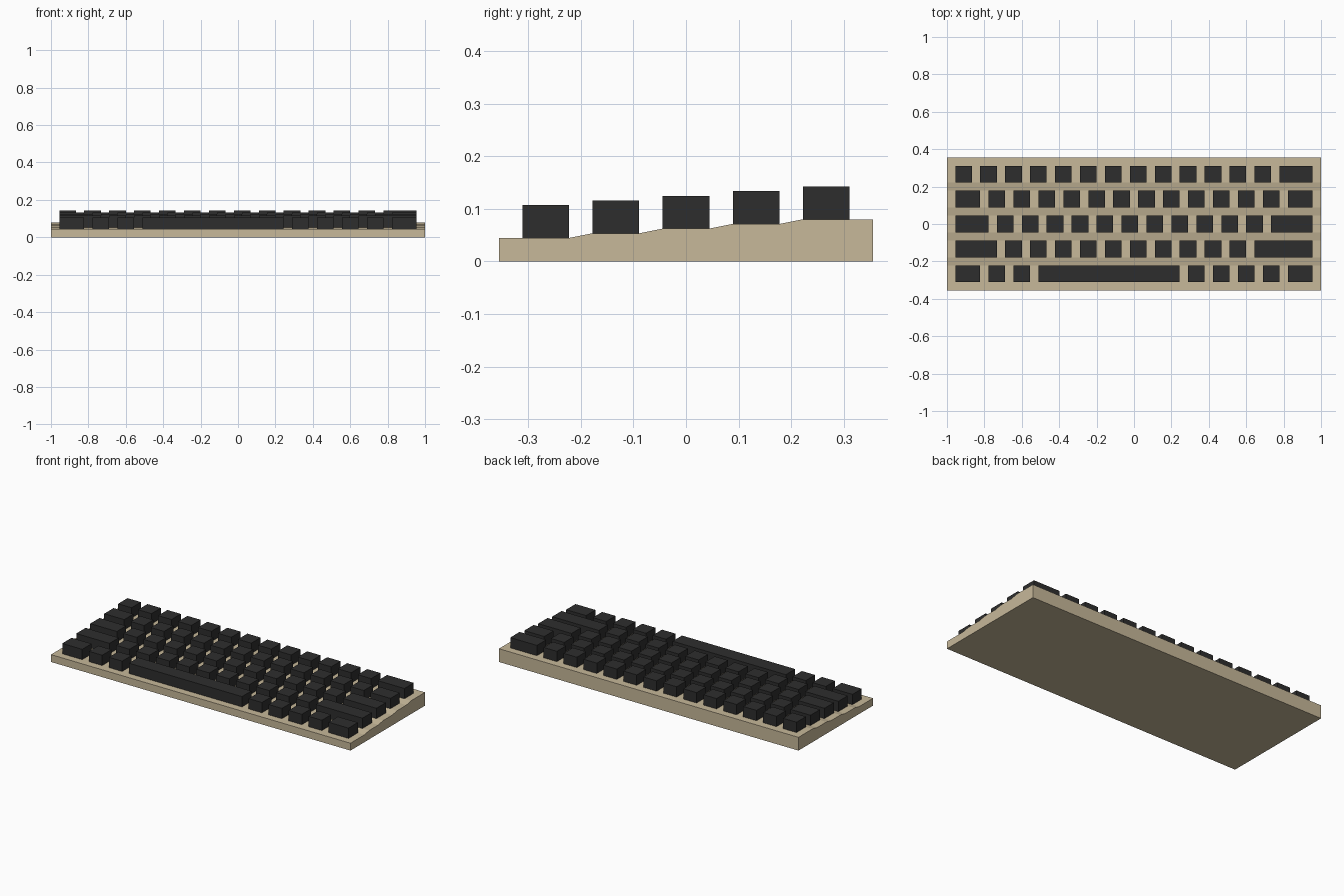
import bpy, bmesh
from mathutils import Matrix

if "Cube" in bpy.data.objects:
    bpy.data.objects.remove(bpy.data.objects["Cube"])

KEY, GAP = 0.08889, 0.04444      # one key unit and the gap between keys
PITCH, RISE = KEY + GAP, 0.00889  # row spacing and step height per row
BASE_Z, KEY_H = 0.04444, 0.06222
HALF_X, HALF_Y = 1.0, 0.35556


def material(name, rgb):
    m = bpy.data.materials.new(name)
    m.diffuse_color = (*rgb, 1)
    m.use_nodes = True
    m.node_tree.nodes["Principled BSDF"].inputs["Base Color"].default_value = m.diffuse_color
    return m


def add_object(name, bm, mat):
    bmesh.ops.recalc_face_normals(bm, faces=bm.faces)
    me = bpy.data.meshes.new(name)
    bm.to_mesh(me)
    bm.free()
    me.materials.append(mat)
    ob = bpy.data.objects.new(name, me)
    bpy.context.collection.objects.link(ob)


beige = material("beige_case", (0.57, 0.48, 0.32))
charcoal = material("charcoal_keys", (0.027, 0.027, 0.027))

# Case: stepped side profile extruded along x
profile = [(-HALF_Y, 0), (-HALF_Y, BASE_Z)]
for i in range(5):
    y, z = (i - 2) * PITCH, BASE_Z + i * RISE
    if i > 0:
        profile.append((y - KEY / 2, z))
    if i < 4:
        profile.append((y + KEY / 2, z))
profile += [(HALF_Y, BASE_Z + 4 * RISE), (HALF_Y, 0)]
bm = bmesh.new()
side = bm.faces.new([bm.verts.new((-HALF_X, y, z)) for y, z in profile])
ext = bmesh.ops.extrude_face_region(bm, geom=[side])
bmesh.ops.translate(bm, vec=(2 * HALF_X, 0, 0),
                    verts=[v for v in ext["geom"] if isinstance(v, bmesh.types.BMVert)])
add_object("case", bm, beige)

# Key rows, front to back, as widths in key units
rows = {
    "space_row": [1.5, 1, 1, 8.5, 1, 1, 1, 1, 1.5],
    "bottom_letter_row": [2.5] + [1] * 10 + [3.5],
    "home_row": [2] + [1] * 11 + [2.5],
    "upper_letter_row": [1.5] + [1] * 12 + [1.5],
    "number_row": [1] * 13 + [2],
}
for i, (name, widths) in enumerate(rows.items()):
    bm = bmesh.new()
    x = -HALF_X + GAP
    for w in widths:
        width = w * KEY
        centre = (x + width / 2, (i - 2) * PITCH, BASE_Z + i * RISE + KEY_H / 2)
        bmesh.ops.create_cube(bm, size=1, matrix=Matrix.Translation(centre)
                              @ Matrix.Diagonal((width, KEY, KEY_H, 1)))
        x += width + GAP
    add_object(name + "_keys", bm, charcoal)
